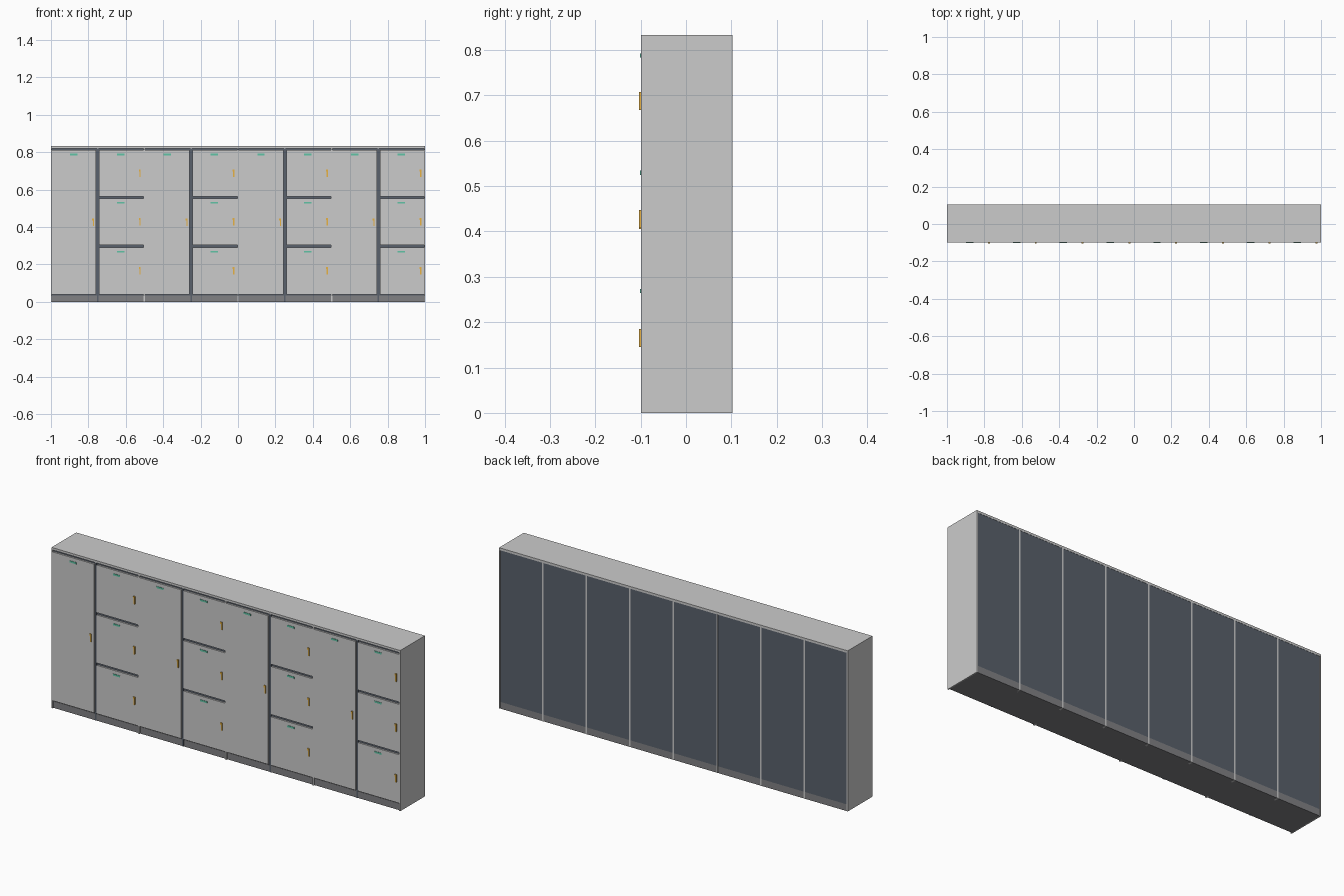
import bpy

if "Cube" in bpy.data.objects:
    bpy.data.objects.remove(bpy.data.objects["Cube"])

COLS, W = 8, 0.25
FRONT, BACK = -0.099, 0.102


def material(name, rgb):
    m = bpy.data.materials.new(name)
    m.diffuse_color = (*rgb, 1)
    m.use_nodes = True
    m.node_tree.nodes["Principled BSDF"].inputs["Base Color"].default_value = m.diffuse_color
    return m


slate = material("slate", (0.10, 0.12, 0.15))
base_grey = material("base_grey", (0.22, 0.22, 0.23))
amber = material("amber", (0.80, 0.45, 0.06))
green = material("green", (0.12, 0.55, 0.38))


def box(name, x0, x1, y0, y1, z0, z1, mat=None):
    bpy.ops.mesh.primitive_cube_add(
        size=1, location=((x0 + x1) / 2, (y0 + y1) / 2, (z0 + z1) / 2))
    ob = bpy.context.object
    ob.name = name
    ob.scale = (x1 - x0, y1 - y0, z1 - z0)
    bpy.ops.object.transform_apply(location=False, rotation=False, scale=True)
    if mat:
        ob.data.materials.append(mat)
    return ob


# slate carcass, recessed plinth and top slab
box("carcass", -0.995, 0.995, -0.090, BACK, 0.035, 0.821, slate)
box("plinth", -0.995, 0.995, -0.092, BACK, 0, 0.035, base_grey)
box("top_slab", -1, 1, FRONT, BACK + 0.001, 0.821, 0.833)

# outer sides, flush to the floor
for s in (-1, 1):
    x = sorted((s, s * 0.994))
    box("side_panel", x[0], x[1], FRONT, BACK + 0.001, 0, 0.821)

# upright dividers: even ones flush with the doors, odd ones behind a dark strip
for i in range(1, COLS):
    x = -1 + i * W
    box("divider_rear", x - 0.004, x + 0.004, 0.08, BACK + 0.001, 0, 0.821)
    dark = i % 2 == 1
    box("divider_front", x - 0.004, x + 0.004, -0.094 if dark else FRONT,
        -0.08, 0, 0.821, slate if dark else None)


def door(x0, x1, z0, z1, right, centre):
    box("door", x0, x1, FRONT, -0.085, z0, z1)
    # label plate near the door top
    box("label_plate", centre - 0.02, centre + 0.02, -0.1012, FRONT + 0.002,
        z1 - 0.027, z1 - 0.018, green)
    # handle: bar with a wider head
    hx, hz = right - 0.024, (z0 + z1) / 2
    box("handle_bar", hx - 0.002, hx + 0.004, -0.104, FRONT + 0.002,
        hz - 0.02, hz + 0.01, amber)
    box("handle_head", hx - 0.006, hx + 0.004, -0.104, FRONT + 0.002,
        hz + 0.01, hz + 0.02, amber)


# alternating full-height and three-tier columns
for c in range(COLS):
    left = -1 + c * W
    right = left + W
    tiers = [(0.04, 0.811)]
    x0, x1 = left + 0.003, right - 0.008
    if c % 2:
        tiers = [(0.04, 0.291), (0.303, 0.552), (0.564, 0.811)]
        x0, x1 = left + 0.008, right - 0.003
    for z0, z1 in tiers:
        door(x0, x1, z0, z1, right, (left + right) / 2 - 0.002)
